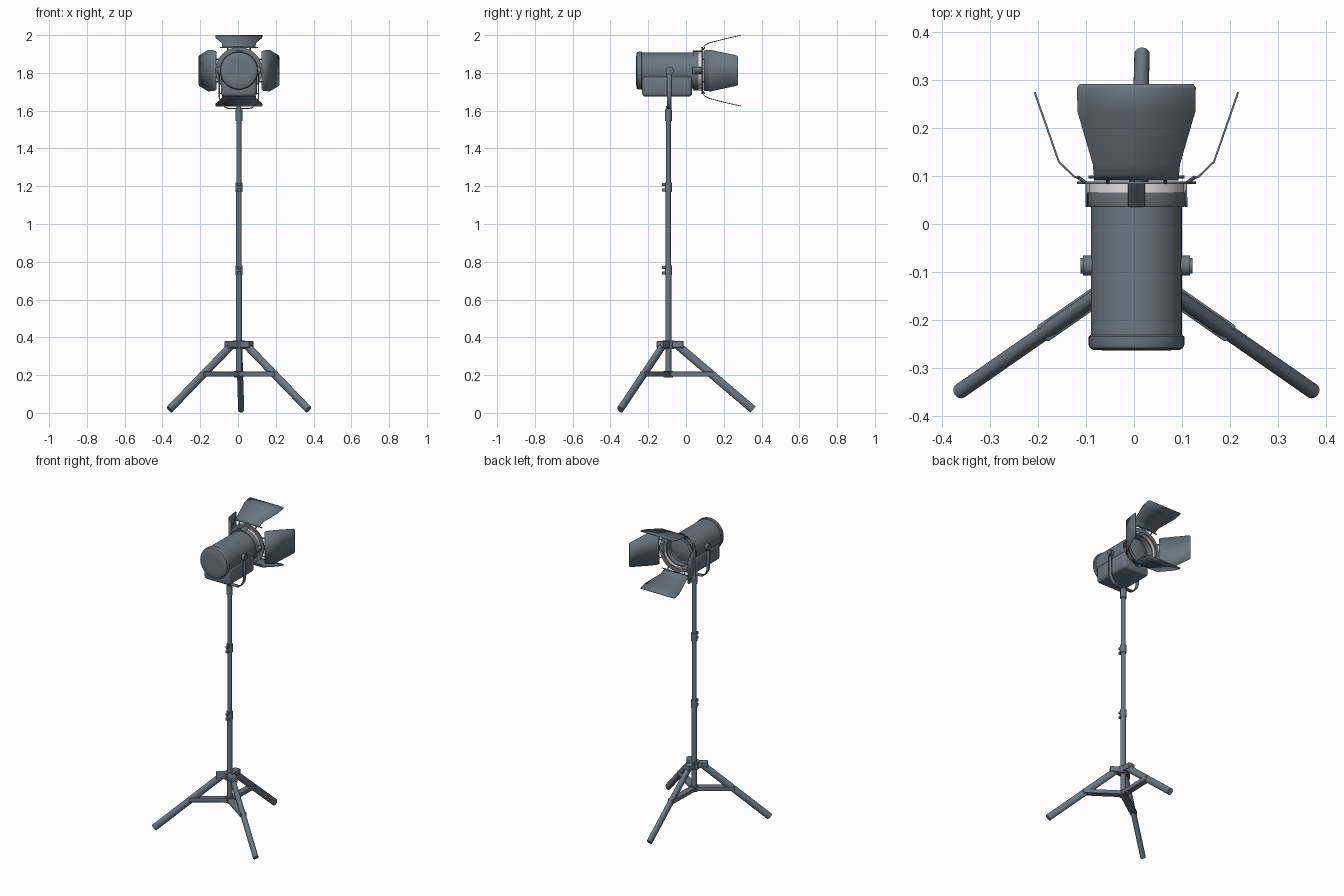
import bpy, bmesh, math
from mathutils import Vector, Matrix

if "Cube" in bpy.data.objects:
    bpy.data.objects.remove(bpy.data.objects["Cube"])

CX, PY, LZ = 0.005, -0.093, 1.812      # pole x, pole y, lamp axis height


def material(name, rgb):
    m = bpy.data.materials.new(name)
    m.diffuse_color = (*rgb, 1)
    m.use_nodes = True
    m.node_tree.nodes["Principled BSDF"].inputs["Base Color"].default_value = m.diffuse_color
    return m


GREY = material("slate_grey", (0.15, 0.185, 0.22))
WHITE = material("warm_white", (0.9, 0.85, 0.87))


def finish(name, bm, mat=GREY, smooth=True):
    bmesh.ops.recalc_face_normals(bm, faces=bm.faces)
    me = bpy.data.meshes.new(name)
    bm.to_mesh(me)
    bm.free()
    me.materials.append(mat)
    ob = bpy.data.objects.new(name, me)
    bpy.context.collection.objects.link(ob)
    if smooth:
        bpy.ops.object.select_all(action='DESELECT')
        ob.select_set(True)
        bpy.context.view_layer.objects.active = ob
        bpy.ops.object.shade_smooth_by_angle(angle=math.radians(35))
    return ob


def rod(name, p0, p1, rx, ry=None, n=24):
    """Round or oval bar between two points; ry is the half height."""
    p0, p1 = Vector(p0), Vector(p1)
    z = (p1 - p0).normalized()
    x = z.cross(Vector((0, 0, 1)))
    x = x.normalized() if x.length > 1e-4 else Vector((1, 0, 0))
    y = z.cross(x)
    rot = Matrix((x, y, z)).transposed().to_4x4()
    bm = bmesh.new()
    bmesh.ops.create_cone(bm, cap_ends=True, segments=n, radius1=1, radius2=1,
                          depth=(p1 - p0).length)
    bm.transform(Matrix.Translation((p0 + p1) / 2) @ rot @
                 Matrix.Diagonal((rx, ry or rx, 1, 1)))
    return finish(name, bm)


def box(name, centre, size, rot=0, bevel=0.003, pivot=(0, 0)):
    """Bevelled box, turned about the vertical through pivot."""
    bm = bmesh.new()
    bmesh.ops.create_cube(bm, size=1)
    bm.transform(Matrix.Translation(centre) @ Matrix.Diagonal((*size, 1)))
    bmesh.ops.bevel(bm, geom=bm.edges[:], offset=bevel, segments=3, affect='EDGES', profile=0.5)
    bm.transform(Matrix.Translation((*pivot, 0)) @ Matrix.Rotation(rot, 4, 'Z'))
    return finish(name, bm)


def lathe(name, profile, mat=GREY, closed=False, n=48):
    """Turn (radius, y) points around the lamp axis."""
    bm = bmesh.new()
    rings = []
    for r, y in profile:
        rings.append([bm.verts.new((CX + r * math.cos(a), y, LZ + r * math.sin(a)))
                      for a in (2 * math.pi * i / n for i in range(n))])
    pairs = list(zip(rings, rings[1:]))
    if closed:
        pairs.append((rings[-1], rings[0]))
    for a, b in pairs:
        for i in range(n):
            bm.faces.new((a[i], a[(i + 1) % n], b[(i + 1) % n], b[i]))
    if not closed:
        bm.faces.new(rings[0])
        bm.faces.new(rings[-1])
    return finish(name, bm, mat)


def strip(name, rows, thickness, xf):
    """Sheet made of point pairs, given a thickness."""
    bm = bmesh.new()
    vs = [(bm.verts.new(a), bm.verts.new(b)) for a, b in rows]
    for (a, b), (c, d) in zip(vs, vs[1:]):
        bm.faces.new((a, b, d, c))
    bm.transform(xf)
    ob = finish(name, bm)
    m = ob.modifiers.new("thickness", 'SOLIDIFY')
    m.thickness, m.offset = thickness, 0
    return ob


# Telescopic pole
rod("pole_lower", (CX, PY, 0.19), (CX, PY, 0.76), 0.016)
rod("pole_middle", (CX, PY, 0.74), (CX, PY, 1.2), 0.0145)
rod("pole_upper", (CX, PY, 1.18), (CX, PY, 1.56), 0.0125)
rod("top_socket", (CX, PY, 1.545), (CX, PY, 1.605), 0.018)
rod("top_pin", (CX, PY, 1.6), (CX, PY, 1.625), 0.012)
for i, z in enumerate((0.755, 1.195)):
    rod(f"collar_{i}", (CX, PY, z - 0.026), (CX, PY, z + 0.026), 0.0185)
    for j, dz in enumerate((-0.015, 0.015)):
        box(f"clamp_tab_{i}_{j}", (CX, PY - 0.02, z + dz), (0.018, 0.03, 0.016))

# Tripod
rod("hub", (CX, PY, 0.338), (CX, PY, 0.382), 0.032)
rod("brace_hub", (CX, PY, 0.188), (CX, PY, 0.222), 0.025)
for i, deg in enumerate((88.5, 214.8, 325.2)):
    a = math.radians(deg)
    d = Vector((math.cos(a), math.sin(a), 0))
    o = Vector((CX, PY, 0))
    rod(f"leg_{i}", o + d * 0.045 + Vector((0, 0, 0.36)),
        o + d * 0.448 + Vector((0, 0, 0.018)), 0.016, 0.021)
    box(f"hub_lug_{i}", (0.045, 0, 0.362), (0.07, 0.044, 0.036), a, 0.004, (CX, PY))
    box(f"brace_{i}", (0.125, 0, 0.205), (0.23, 0.04, 0.026), a, 0.004, (CX, PY))

# Yoke: U-shaped flat bar with rounded corners
half = [(0, 1.612), (0.055, 1.612), (0.07, 1.616), (0.084, 1.628), (0.098, 1.65),
        (0.104, 1.67), (0.104, 1.825)]
path = [(-x, z) for x, z in half[:0:-1]] + half
strip("yoke", [((x, -0.012, z), (x, 0.012, z)) for x, z in path], 0.006,
      Matrix.Translation((CX, PY + 0.004, 0)))
for s in (-1, 1):
    rod(f"tilt_knob_{s}", (CX + s * 0.09, -0.087, LZ), (CX + s * 0.112, -0.087, LZ), 0.021)
    rod(f"tilt_knob_cap_{s}", (CX + s * 0.11, -0.087, LZ), (CX + s * 0.117, -0.087, LZ), 0.016)

# Lamp body with hollow front, back cap and front collar
lathe("lamp_body", [(0.095, -0.25), (0.095, 0.06), (0.088, 0.06), (0.086, 0.0)])
lathe("back_cap", [(0.06, -0.264), (0.09, -0.263), (0.097, -0.259), (0.1, -0.252),
                   (0.1, -0.235), (0.096, -0.232)])
lathe("front_collar", [(0.088, 0.036), (0.1, 0.036), (0.102, 0.04), (0.102, 0.066),
                       (0.088, 0.066)], closed=True)
lathe("lens", [(0.09, 0.015), (0.09, 0.025), (0.07, 0.034), (0.04, 0.041), (0.01, 0.044)])
lathe("pale_front_ring", [(0.095, 0.066), (0.1, 0.066), (0.1, 0.084), (0.095, 0.084)],
      WHITE, closed=True)
box("lamp_housing", (CX, -0.1, 1.73), (0.19, 0.265, 0.112), bevel=0.02)

# Barn door ring, clips, hinges and four doors
lathe("door_ring", [(0.1, 0.083), (0.124, 0.083), (0.124, 0.089), (0.1, 0.089)], closed=True)
wide = [(0.126, 0.092, 0.088), (0.137, 0.103, 0.089), (0.148, 0.125, 0.091),
        (0.175, 0.235, 0.123), (0.186, 0.284, 0.124), (0.187, 0.292, 0.119)]
narrow = [(0.12, 0.095, 0.1), (0.13, 0.099, 0.107), (0.162, 0.13, 0.11),
          (0.21, 0.268, 0.08), (0.212, 0.275, 0.074)]
for i, side in enumerate(("top", "right", "bottom", "left")):
    xf = Matrix.Translation((CX, 0, LZ)) @ Matrix.Rotation(i * math.pi / 2, 4, 'Y')
    rows = wide if i % 2 == 0 else narrow
    strip(f"{side}_door", [((-w, y, h), (w, y, h)) for h, y, w in rows], 0.004, xf)
    rod(f"{side}_hinge_rod", xf @ Vector((-0.1, 0.098, 0.122)),
        xf @ Vector((0.1, 0.098, 0.122)), 0.003, n=10)
    strip(f"{side}_clip", [((-0.018, y, h), (0.018, y, h)) for y, h in
                           ((0.035, 0.104), (0.086, 0.104), (0.086, 0.122))], 0.005, xf)
    for s in (-1, 1):
        rod(f"{side}_hinge_stay_{s}", xf @ Vector((s * 0.06, 0.086, 0.106)),
            xf @ Vector((s * 0.06, 0.098, 0.122)), 0.004, n=10)
